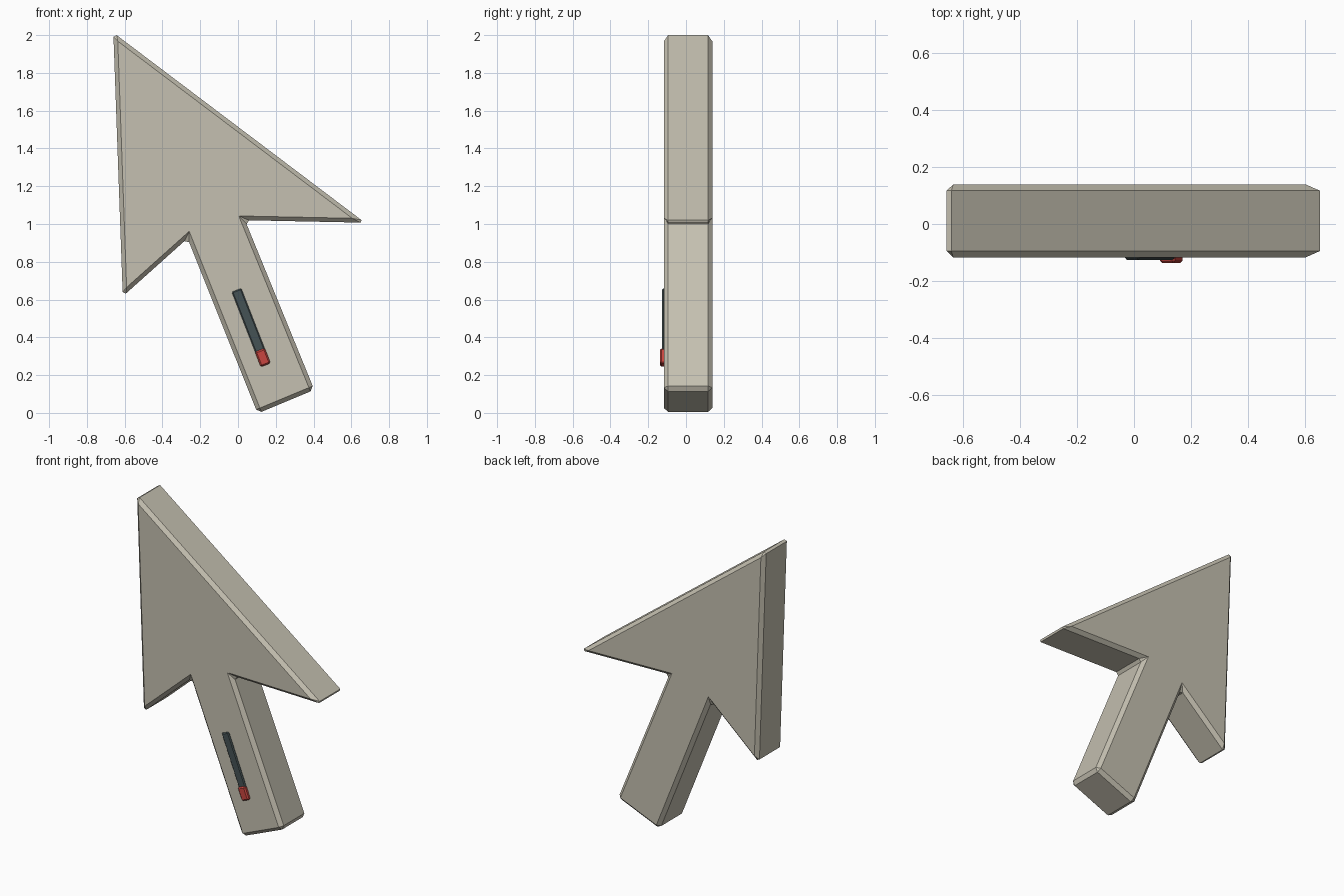
import bpy
import bmesh
from math import radians
from mathutils import Matrix, Vector

cube = bpy.data.objects.get("Cube")
if cube:
    bpy.data.objects.remove(cube, do_unlink=True)


def material(name, rgb):
    mat = bpy.data.materials.new(name)
    mat.use_nodes = True
    mat.diffuse_color = (*rgb, 1)
    mat.node_tree.nodes["Principled BSDF"].inputs["Base Color"].default_value = (*rgb, 1)
    return mat


stone = material("warm stone grey", (0.56, 0.53, 0.44))
slate = material("dark slate", (0.06, 0.085, 0.09))
red = material("red", (0.58, 0.06, 0.05))


def finish(name, bm, mat, chamfer):
    """Turn a bmesh into a flat-shaded object with chamfered edges."""
    bmesh.ops.recalc_face_normals(bm, faces=bm.faces)
    mesh = bpy.data.meshes.new(name)
    bm.to_mesh(mesh)
    bm.free()
    mesh.materials.append(mat)
    obj = bpy.data.objects.new(name, mesh)
    bpy.context.collection.objects.link(obj)
    bevel = obj.modifiers.new("chamfer", "BEVEL")
    bevel.width = chamfer
    bevel.segments = 1
    bevel.limit_method = "ANGLE"
    bevel.angle_limit = radians(25)
    bevel.use_clamp_overlap = False
    return obj


# Arrow body: one outline in x and z, extruded from front to back
FRONT, BACK = -0.117, 0.139
outline = [
    (-0.66, 2.013),    # tip
    (0.672, 1.007),    # right barb
    (0.037, 1.02),     # right notch
    (0.404, 0.122),    # shaft end, right
    (0.104, -0.003),   # shaft end, left
    (-0.267, 0.924),   # left notch
    (-0.61, 0.617),    # left barb
]
bm = bmesh.new()
face = bm.faces.new([bm.verts.new((x, FRONT, z)) for x, z in outline])
extruded = bmesh.ops.extrude_face_region(bm, geom=[face], use_keep_orig=True)
moved = [v for v in extruded["geom"] if isinstance(v, bmesh.types.BMVert)]
bmesh.ops.translate(bm, verts=moved, vec=(0, BACK - FRONT, 0))
finish("arrow_body", bm, stone, 0.022)

# Switch on the shaft: bars lying along the shaft's slant
tilt = Matrix.Rotation(radians(-21.3), 4, "Y")
top = Vector((-0.008, 0, 0.65))


def bar(name, start, end, width, depth, mat, chamfer):
    """Bar from start to end, measured down the slant from the top."""
    sunk = 0.02
    centre = top + tilt @ Vector((0, 0, -(start + end) / 2))
    centre.y = FRONT + (sunk - depth) / 2
    bm = bmesh.new()
    size = Matrix.Diagonal((width, depth + sunk, end - start, 1))
    bmesh.ops.create_cube(bm, size=1, matrix=Matrix.Translation(centre) @ tilt @ size)
    return finish(name, bm, mat, chamfer)


bar("switch_track", 0, 0.415, 0.054, 0.009, slate, 0.006)
bar("switch_button", 0.34, 0.426, 0.056, 0.021, red, 0.008)
